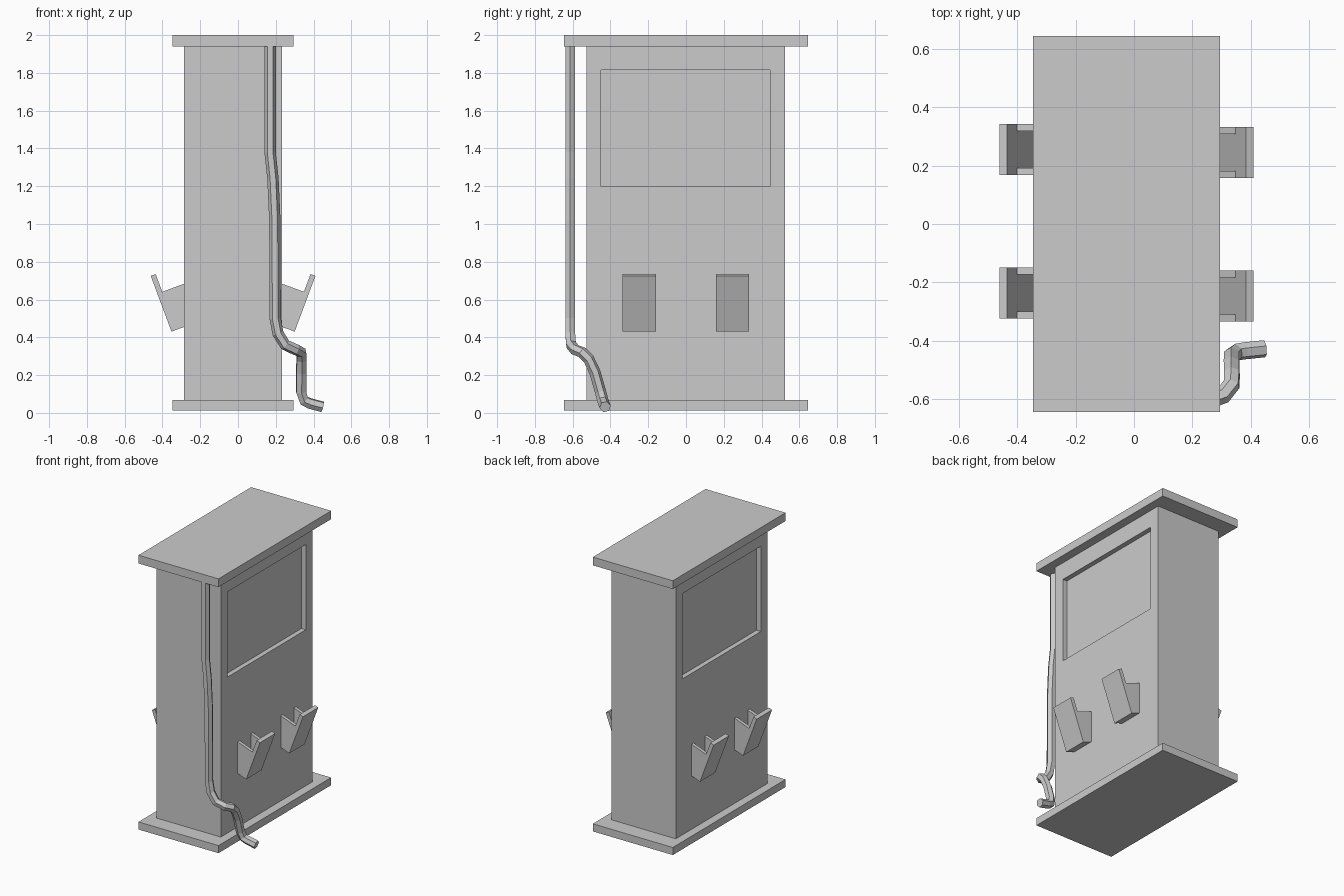
import bpy, bmesh
from mathutils import Matrix, Vector

if "Cube" in bpy.data.objects:
    bpy.data.objects.remove(bpy.data.objects["Cube"])

CX = -0.026  # centre line of the cabinet


def finish(name, bm):
    bmesh.ops.recalc_face_normals(bm, faces=bm.faces)
    me = bpy.data.meshes.new(name)
    bm.to_mesh(me)
    bm.free()
    ob = bpy.data.objects.new(name, me)
    bpy.context.collection.objects.link(ob)
    return ob


def add_box(bm, lo, hi):
    lo, hi = Vector(lo), Vector(hi)
    m = Matrix.Translation((lo + hi) / 2) @ Matrix.Diagonal((*(hi - lo), 1))
    bmesh.ops.create_cube(bm, size=1, matrix=m)


def add_prism(bm, profile, y0, y1):
    face = bm.faces.new([bm.verts.new((x, y0, z)) for x, z in profile])
    ext = bmesh.ops.extrude_face_region(bm, geom=[face])
    verts = [g for g in ext["geom"] if isinstance(g, bmesh.types.BMVert)]
    bmesh.ops.translate(bm, verts=verts, vec=(0, y1 - y0, 0))


# base and roof slabs
for name, z0, z1 in (("base_plate", 0.013, 0.068), ("roof_plate", 1.94, 2.0)):
    bm = bmesh.new()
    add_box(bm, (-0.346, -0.645, z0), (0.295, 0.645, z1))
    finish(name, bm)

# cabinet with a recessed display panel on both long sides
bm = bmesh.new()
add_box(bm, (-0.285, -0.528, 0.068), (0.232, 0.524, 1.94))
bm.normal_update()
for face in [f for f in bm.faces if abs(f.normal.x) > 0.9]:
    side = 1 if face.normal.x > 0 else -1
    bmesh.ops.inset_individual(bm, faces=[face], thickness=0.05)
    for v in face.verts:
        v.co.y = 0.445 if v.co.y > 0 else -0.45
        v.co.z = 1.815 if v.co.z > 1 else 1.198
    panel = bmesh.ops.extrude_discrete_faces(bm, faces=[face])["faces"][0]
    bmesh.ops.translate(bm, verts=panel.verts, vec=(-0.035 * side, 0, 0))
finish("cabinet", bm)

# nozzle holders: tilted plate, two cheeks and a floor
plate = [(0.30, 0.43), (0.41, 0.725), (0.384, 0.735), (0.274, 0.44)]
cheek = [(0.225, 0.687), (0.349, 0.641), (0.274, 0.44), (0.225, 0.458)]
floor = [(0.225, 0.458), (0.274, 0.44), (0.283, 0.465), (0.225, 0.486)]
for side in ("right", "left"):
    for place, y0 in (("front", -0.335), ("rear", 0.158)):
        y1, t = y0 + 0.175, 0.024
        bm = bmesh.new()
        add_prism(bm, plate, y0, y1)
        add_prism(bm, cheek, y0, y0 + t)
        add_prism(bm, cheek, y1 - t, y1)
        add_prism(bm, floor, y0 + t, y1 - t)
        if side == "left":
            for v in bm.verts:
                v.co.x, v.co.y = 2 * CX - v.co.x, 0.008 - v.co.y
        finish(f"{side}_{place}_nozzle_holder", bm)

# hanging six-sided hose
Y = -0.613
path = [(0.17, Y, 1.95), (0.17, Y, 1.38), (0.185, Y, 1.24), (0.195, Y, 1.02),
        (0.197, Y, 0.5), (0.212, Y, 0.42), (0.25, -0.608, 0.36),
        (0.305, -0.588, 0.335), (0.335, -0.55, 0.32), (0.336, -0.515, 0.285),
        (0.335, -0.482, 0.215), (0.335, -0.452, 0.11), (0.35, -0.44, 0.065),
        (0.38, -0.435, 0.05), (0.448, -0.428, 0.032)]
cu = bpy.data.curves.new("hose", "CURVE")
cu.dimensions = "3D"
cu.bevel_depth = 0.03
cu.bevel_resolution = 1
cu.use_fill_caps = True
sp = cu.splines.new("POLY")
sp.points.add(len(path) - 1)
for p, co in zip(sp.points, path):
    p.co = (*co, 1)
sp.use_smooth = False
hose = bpy.data.objects.new("hose", cu)
bpy.context.collection.objects.link(hose)
bpy.context.view_layer.objects.active = hose
hose.select_set(True)
bpy.ops.object.convert(target="MESH")
